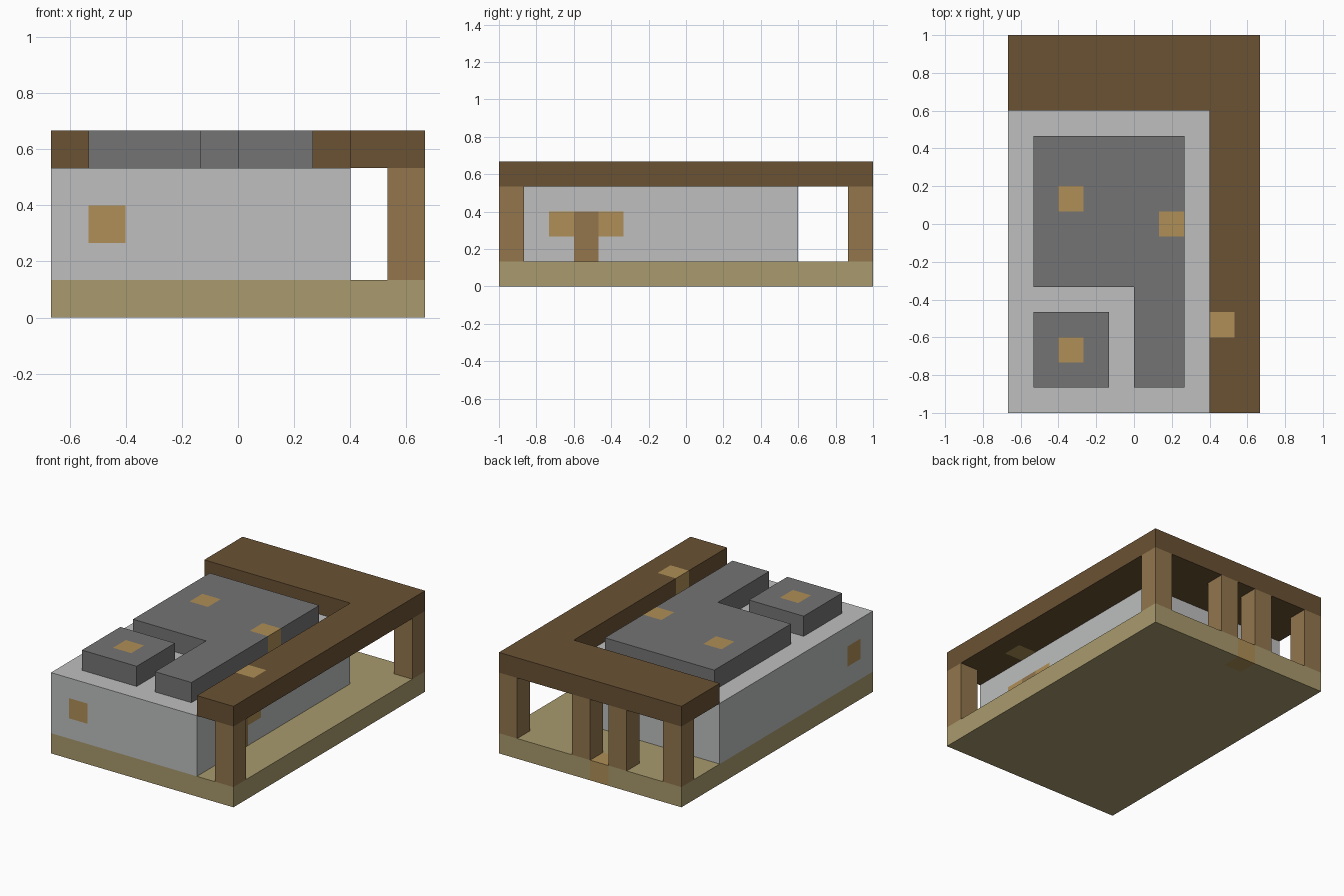
import bpy
import bmesh
from mathutils import Vector

if "Cube" in bpy.data.objects:
    bpy.data.objects.remove(bpy.data.objects["Cube"], do_unlink=True)

U = 2 / 15  # one building module


def linear(c):
    c /= 255
    return c / 12.92 if c <= 0.04045 else ((c + 0.055) / 1.055) ** 2.4


def material(name, r, g, b):
    m = bpy.data.materials.new(name)
    m.use_nodes = True
    col = (linear(r), linear(g), linear(b), 1)
    m.diffuse_color = col
    m.node_tree.nodes["Principled BSDF"].inputs["Base Color"].default_value = col
    return m


sand = material("sand", 169, 155, 109)
plaster = material("pale grey plaster", 189, 191, 190)
slate = material("slate grey", 116, 116, 116)
dark_wood = material("dark wood", 106, 82, 51)
light_wood = material("light wood", 147, 118, 77)
lamp = material("amber lamp", 175, 143, 86)


def inlay(bm, start, size, index):
    """Cut a module-sized box outline into the faces and colour what lies in it."""
    lo = Vector(start) * U
    hi = lo + Vector(size) * U
    for axis in range(3):
        normal = Vector((0, 0, 0))
        normal[axis] = 1
        for corner in (lo, hi):
            geom = bm.verts[:] + bm.edges[:] + bm.faces[:]
            bmesh.ops.bisect_plane(bm, geom=geom, dist=1e-5, plane_co=corner, plane_no=normal)
    for f in bm.faces:
        if all(lo[a] - 1e-4 < v.co[a] < hi[a] + 1e-4 for v in f.verts for a in range(3)):
            f.material_index = index


def slab(name, outline, z0, z1, mat, inlays=()):
    """Extrude a plan outline given in modules; inlays are (start, size, material)."""
    bm = bmesh.new()
    face = bm.faces.new([bm.verts.new((x * U, y * U, z0 * U)) for x, y in outline])
    up = bmesh.ops.extrude_face_region(bm, geom=[face])["geom"]
    verts = [v for v in up if isinstance(v, bmesh.types.BMVert)]
    bmesh.ops.translate(bm, verts=verts, vec=(0, 0, (z1 - z0) * U))
    mats = [mat]
    for start, size, m in inlays:
        if m not in mats:
            mats.append(m)
        inlay(bm, start, size, mats.index(m))
    bmesh.ops.recalc_face_normals(bm, faces=bm.faces[:])
    mesh = bpy.data.meshes.new(name)
    bm.to_mesh(mesh)
    bm.free()
    for m in mats:
        mesh.materials.append(m)
    obj = bpy.data.objects.new(name, mesh)
    bpy.context.collection.objects.link(obj)
    return obj


def rect(x0, y0, x1, y1):
    return [(x0, y0), (x1, y0), (x1, y1), (x0, y1)]


ONE = (1, 1, 1)

# Ground plinth with a lamp block at the rear entrance
slab("plinth", rect(-5, -7.5, 5, 7.5), 0, 1, sand, [((-1, 6.5, 0), ONE, lamp)])

# Main building with a side door between two lamps, and lamps at the front corner
slab("walls", rect(-5, -7.5, 3, 4.5), 1, 4, plaster, [
    ((2, -4.5, 1), (1, 1, 2), light_wood),
    ((2, -5.5, 2), ONE, lamp),
    ((2, -3.5, 2), ONE, lamp),
    ((-4, -7.5, 2), ONE, lamp),
    ((-5, -6.5, 2), ONE, lamp),
])

# Raised roof decks
slab("roof_deck", [(-4, -2.5), (0, -2.5), (0, -6.5), (2, -6.5), (2, 3.5), (-4, 3.5)],
     4, 5, slate, [((-3, 0.5, 4), ONE, lamp), ((1, -0.5, 4), ONE, lamp)])
slab("small_roof_deck", rect(-4, -6.5, -1, -3.5), 4, 5, slate, [((-3, -5.5, 4), ONE, lamp)])

# L-shaped porch roof along the side and the back
slab("porch_roof", [(3, -7.5), (5, -7.5), (5, 7.5), (-5, 7.5), (-5, 4.5), (3, 4.5)],
     4, 5, dark_wood, [((3, -4.5, 4), ONE, lamp)])

# Porch posts
posts = {"front_post": (4, -7.5), "back_left_post": (4, 6.5), "entrance_left_post": (0, 6.5),
         "entrance_right_post": (-2, 6.5), "back_right_post": (-5, 6.5)}
for name, (x, y) in posts.items():
    slab(name, rect(x, y, x + 1, y + 1), 1, 4, light_wood)
